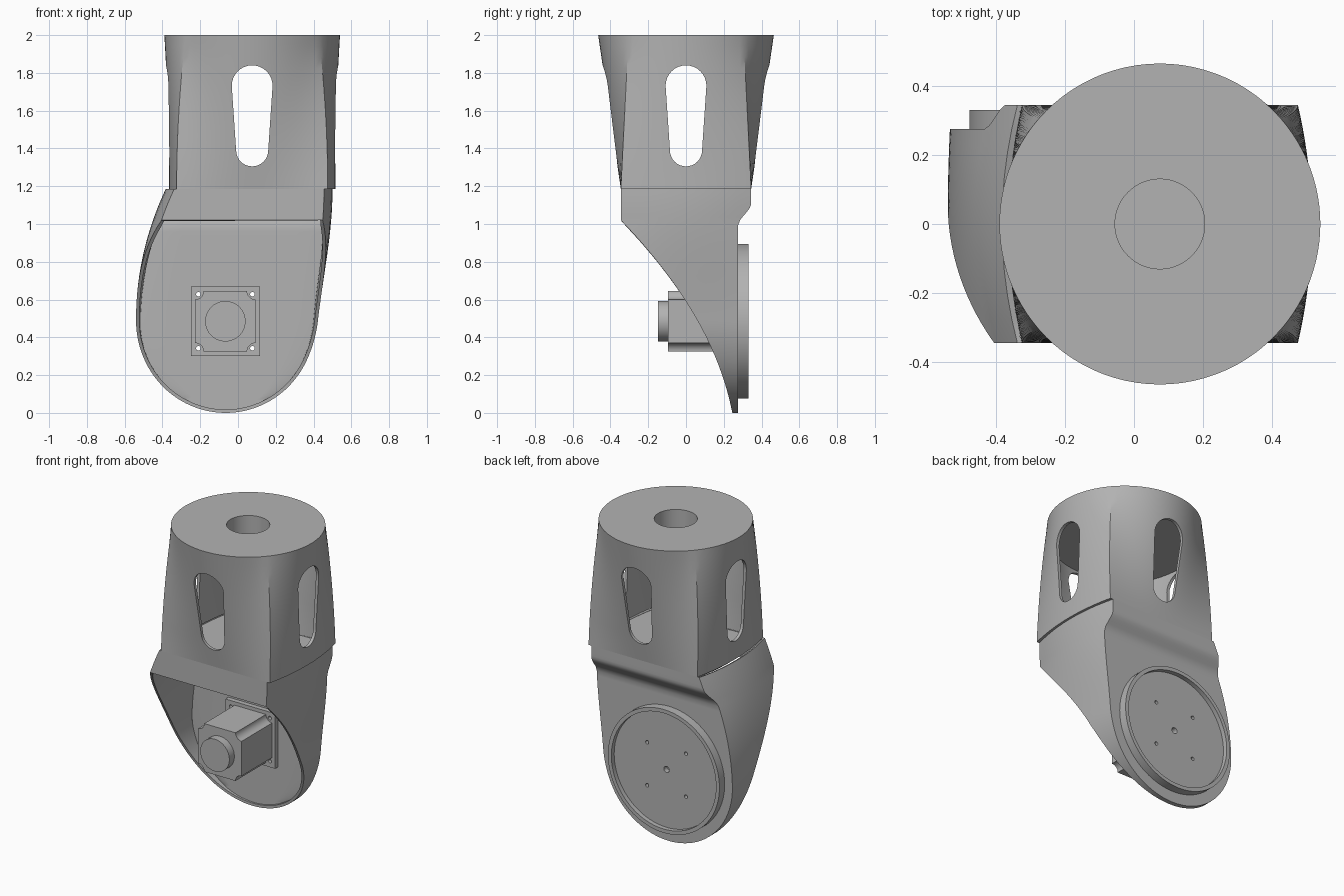
import bpy, bmesh, math
from math import sin, cos, pi

if "Cube" in bpy.data.objects:
    bpy.data.objects.remove(bpy.data.objects["Cube"])

grey = bpy.data.materials.new("plain grey")
grey.use_nodes = True
COLOUR = (0.45, 0.45, 0.45, 1)
grey.diffuse_color = COLOUR
grey.node_tree.nodes["Principled BSDF"].inputs["Base Color"].default_value = COLOUR

CX = 0.075             # axis of the upper housing
MX, MZ = -0.067, 0.485  # axis of the motor and rear disc
SEAM = 1.185


def make(name, bm):
    bmesh.ops.recalc_face_normals(bm, faces=bm.faces)
    mesh = bpy.data.meshes.new(name)
    bm.to_mesh(mesh)
    bm.free()
    mesh.materials.append(grey)
    ob = bpy.data.objects.new(name, mesh)
    bpy.context.collection.objects.link(ob)
    return ob


def activate(ob):
    bpy.ops.object.select_all(action='DESELECT')
    bpy.context.view_layer.objects.active = ob
    ob.select_set(True)


def cut(ob, cutter):
    mod = ob.modifiers.new("cut", 'BOOLEAN')
    mod.object, mod.operation, mod.solver = cutter, 'DIFFERENCE', 'EXACT'
    activate(ob)
    bpy.ops.object.modifier_apply(modifier=mod.name)


def smooth(ob, degrees=25):
    activate(ob)
    bpy.ops.object.shade_smooth_by_angle(angle=math.radians(degrees))


def bridge(bm, a, b):
    for i in range(len(a)):
        j = (i + 1) % len(a)
        bm.faces.new((a[i], a[j], b[j], b[i]))


def prism(bm, profile, lo, hi, axis='y'):
    """Extrude a closed (u, z) profile along y or x."""
    place = (lambda u, d, z: (u, d, z)) if axis == 'y' else (lambda u, d, z: (d, u, z))
    rings = [[bm.verts.new(place(u, d, z)) for u, z in profile] for d in (lo, hi)]
    bridge(bm, *rings)
    for ring in rings:
        bm.faces.new(ring)


def circle(r, x=MX, z=MZ, n=64):
    return [(x + r * cos(2 * pi * i / n), z + r * sin(2 * pi * i / n)) for i in range(n)]


def step(a, b, t):
    t = min(1, max(0, (t - a) / (b - a)))
    return t * t * (3 - 2 * t)


# Upper housing: bulged rectangle lofted to a round lid, hollow inside
HW, HD, BULGE, R = 0.40, 0.345, 0.04, 0.465
corner = math.atan2(HD, HW)
N = 24
corners = [-corner, corner, pi - corner, pi + corner, 2 * pi - corner]
angles = [a + (b - a) * i / N for a, b in zip(corners, corners[1:]) for i in range(N)]


def section(a, s, shrink=0):
    c, d = cos(a), sin(a)
    k = min(HW / max(abs(c), 1e-6), HD / max(abs(d), 1e-6))
    x, y = k * c, k * d
    if abs(x) > HW - 1e-4:
        x += math.copysign(BULGE * (1 - (y / HD) ** 2), x)
    sx = s * s
    x, y = x + (R * c - x) * sx, y + (R * d - y) * s
    k = 1 - shrink / math.hypot(x, y)
    return CX + x * k, y * k


bm = bmesh.new()
rings = []


def add_ring(z, point):
    rings.append([bm.verts.new((*point(a), z)) for a in angles])


LID, STEPS, BORE = 1.855, 14, 0.13
for i in range(STEPS + 1):
    s = i / STEPS
    add_ring(SEAM + (2 - SEAM) * s, lambda a: section(a, s))
for z in (2, LID):
    add_ring(z, lambda a: (CX + BORE * cos(a), BORE * sin(a)))
for i in range(STEPS, -1, -1):
    z = SEAM + (LID - SEAM) * i / STEPS
    add_ring(z, lambda a: section(a, (z - SEAM) / (2 - SEAM), 0.02))
for a, b in zip(rings, rings[1:] + rings[:1]):
    bridge(bm, a, b)
housing = make("upper_housing", bm)

# Tapered slots through all four sides
for axis, u in (('y', CX), ('x', 0)):
    slot = [(u + r * cos(pi * i / 16 + start), z + r * sin(pi * i / 16 + start))
            for r, z, start in ((0.108, 1.732, 0), (0.085, 1.39, pi)) for i in range(17)]
    bm = bmesh.new()
    prism(bm, slot, -1, 1, axis)
    cutter = make("slot_cutter", bm)
    cut(housing, cutter)
    bpy.data.objects.remove(cutter)
smooth(housing, 20)

# Floor between the housing and the lower shell
bm = bmesh.new()
rings = []
for z in (SEAM - 0.02, SEAM - 0.002):
    add_ring(z, lambda a: section(a, 0, 0.025))
bridge(bm, *rings)
for ring in rings:
    bm.faces.new(ring)
make("housing_floor", bm)


# Lower shell: open-fronted cowl, built from horizontal rows
def round_part(z):
    return 0.475 * math.sqrt(max(0, 1 - max(0, (MZ - z) / MZ) ** 2))


def left_x(z):
    return -0.065 - round_part(z) + 0.33 * max(0, z - MZ) ** 2.08


def right_x(z):
    return -0.065 + round_part(z) + 0.09 * step(0.27, 1.17, z)


def front_y(z):
    return -HD if z >= 1.02 else 0.245 - 0.192 * z - 0.379 * z * z


def back_y(z):
    return 0.275 + 0.07 * step(0.99, 1.11, z)


K, M = 10, 12
levels = [MZ * (1 - cos(pi / 2 * i / 24)) for i in range(24)]
levels += [MZ + (1.02 - MZ) * i / 18 for i in range(19)]
levels += [1.02 + (SEAM - 1.02) * i / 10 for i in range(1, 11)]
bm = bmesh.new()
rows = []
for z in levels:
    inset = 0.045 * min(1, z / 1.02) ** 2
    f, b = front_y(z), back_y(z)
    ys = [f + (b - f) * i / K for i in range(K + 1)]
    left = [(left_x(z) + inset * (y / HD) ** 2, y) for y in ys]
    right = [(right_x(z) - inset * (y / HD) ** 2, y) for y in reversed(ys)]
    mid = [(left[-1][0] + (right[0][0] - left[-1][0]) * i / M, b) for i in range(1, M)]
    rows.append([bm.verts.new((x, y, z)) for x, y in left + mid + right])
for a, b in zip(rows, rows[1:]):
    for i in range(len(a) - 1):
        bm.faces.new((a[i], a[i + 1], b[i + 1], b[i]))
    if a[0].co.z > 1.019:
        bm.faces.new((a[-1], a[0], b[0], b[-1]))
bmesh.ops.remove_doubles(bm, verts=bm.verts, dist=0.0005)
shell = make("lower_shell", bm)
# Point the normals outward so the wall thickens inward
back_face = min(shell.data.polygons, key=lambda p: (p.center.x - MX) ** 2 + (p.center.z - MZ) ** 2)
if back_face.normal.y < 0:
    shell.data.flip_normals()
solid = shell.modifiers.new("wall", 'SOLIDIFY')
solid.thickness, solid.offset = 0.018, -1
activate(shell)
bpy.ops.object.modifier_apply(modifier=solid.name)

# Rear disc with a raised rim
bm = bmesh.new()
rings = [[bm.verts.new((x, y, z)) for x, z in circle(r, n=96)]
         for r, y in ((0.41, 0.27), (0.41, 0.33), (0.385, 0.33), (0.385, 0.30))]
for a, b in zip(rings, rings[1:]):
    bridge(bm, a, b)
bm.faces.new(rings[0])
bm.faces.new(rings[-1])
disc = make("rear_disc", bm)

# Motor mounting flange
F = 0.183
bm = bmesh.new()
prism(bm, [(MX + i * F, MZ + j * F) for i, j in ((-1, -1), (1, -1), (1, 1), (-1, 1))], 0.225, 0.258)
flange = make("motor_flange", bm)

# Bolt holes through the flange, shell and disc, and a shaft hole in the disc
bm = bmesh.new()
for i in (-1, 1):
    for j in (-1, 1):
        prism(bm, circle(0.012, MX + i * 0.143, MZ + j * 0.143, 16), 0.1, 0.5)
prism(bm, circle(0.02, n=24), 0.265, 0.5)
drill = make("hole_cutter", bm)
for ob in (flange, shell, disc):
    cut(ob, drill)
    smooth(ob)
bpy.data.objects.remove(drill)

# Motor body: square with scooped corners
H, P = 0.16, 0.045
quarter = [(H, H - P)] + [(H - P * sin(t), H - P * cos(t)) for t in
                          [pi / 2 * i / 8 for i in range(1, 8)]] + [(H - P, H)]
profile = []
for turn in range(4):
    c, s = round(cos(turn * pi / 2)), round(sin(turn * pi / 2))
    profile += [(MX + c * u - s * v, MZ + s * u + c * v) for u, v in quarter]
bm = bmesh.new()
prism(bm, profile, -0.095, 0.235)
smooth(make("motor_body", bm))

# Round boss on the motor's front
bm = bmesh.new()
prism(bm, circle(0.107), -0.148, -0.09)
smooth(make("motor_boss", bm))
